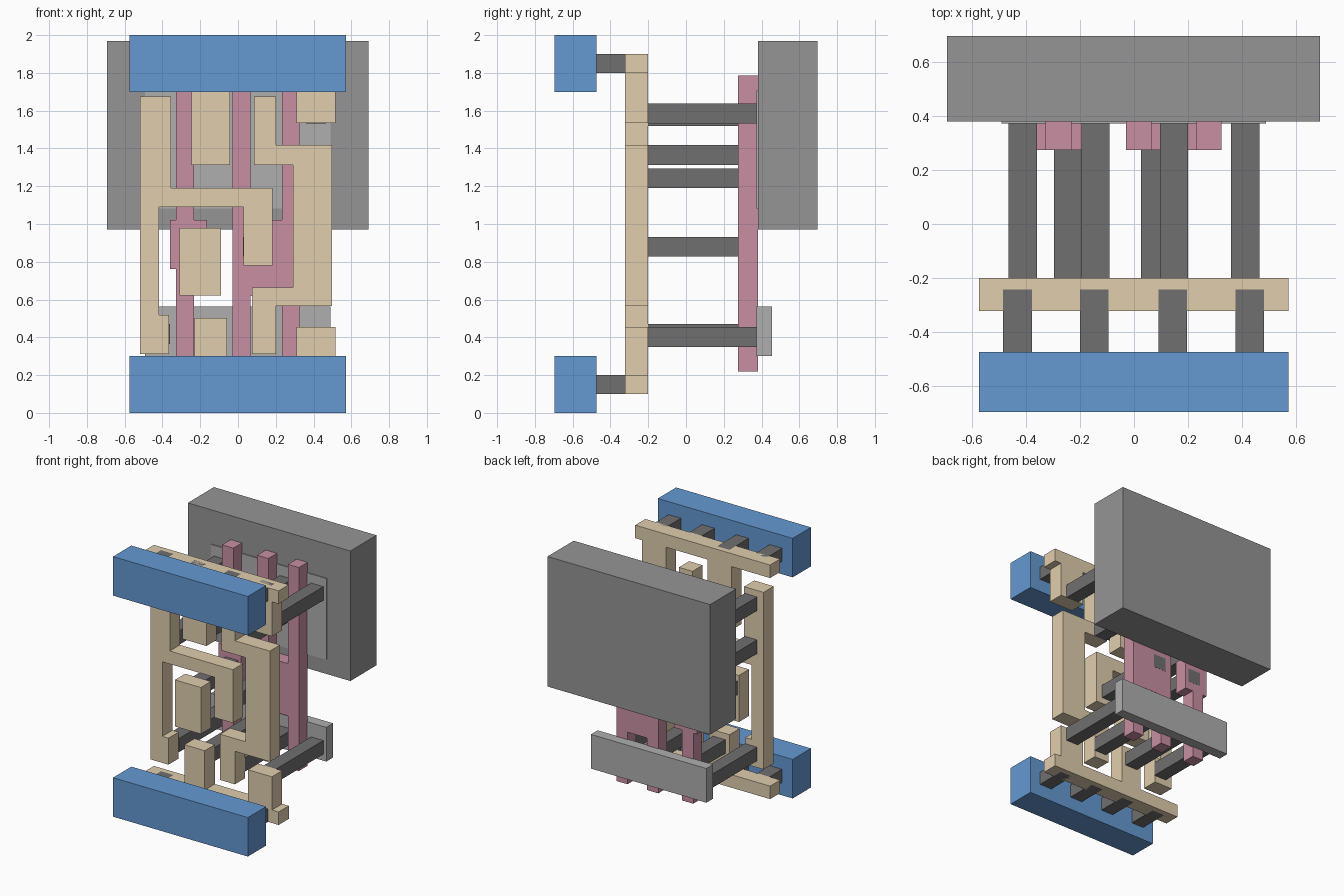
import bpy, bmesh


def material(name, rgb):
    m = bpy.data.materials.new(name)
    m.diffuse_color = (*rgb, 1)
    return m


BLUE = material("blue", (0.13, 0.32, 0.65))
TAN = material("tan", (0.75, 0.62, 0.42))
PINK = material("pink", (0.58, 0.28, 0.36))
DARK = material("dark_grey", (0.16, 0.16, 0.16))
MID = material("mid_grey", (0.30, 0.30, 0.30))
LIGHT = material("light_grey", (0.43, 0.43, 0.43))


def plate(name, pts, y0, y1, mat):
    """Extrude an x-z outline from y0 to y1."""
    bm = bmesh.new()
    face = bm.faces.new([bm.verts.new((x, y0, z)) for x, z in pts])
    ext = bmesh.ops.extrude_face_region(bm, geom=[face])["geom"]
    verts = [v for v in ext if isinstance(v, bmesh.types.BMVert)]
    bmesh.ops.translate(bm, verts=verts, vec=(0, y1 - y0, 0))
    bmesh.ops.recalc_face_normals(bm, faces=bm.faces[:])
    me = bpy.data.meshes.new(name)
    bm.to_mesh(me)
    bm.free()
    ob = bpy.data.objects.new(name, me)
    me.materials.append(mat)
    bpy.context.collection.objects.link(ob)
    return ob


def box(name, x0, x1, z0, z1, y0, y1, mat):
    return plate(name, [(x0, z0), (x1, z0), (x1, z1), (x0, z1)], y0, y1, mat)


# Front power rails and the short posts joining them to the tan layer
for side, z in (("bottom", 0.0), ("top", 1.7)):
    box(side + "_power_rail", -0.575, 0.572, z, z + 0.3, -0.697, -0.475, BLUE)
    zp = z + 0.1
    for x in (-0.485, -0.2, 0.09, 0.376):
        box(side + "_rail_post", x, x + 0.106, zp, zp + 0.1, -0.475, -0.243, DARK)

# Tan wiring layer
TY = (-0.323, -0.2)
plate("top_comb", [(-0.575, 1.9), (0.572, 1.9), (0.572, 1.8), (0.515, 1.8),
                   (0.515, 1.535), (0.31, 1.535), (0.31, 1.8), (-0.042, 1.8),
                   (-0.042, 1.312), (-0.247, 1.312), (-0.247, 1.8),
                   (-0.575, 1.8)], *TY, TAN)
plate("bottom_comb", [(-0.575, 0.1), (0.572, 0.1), (0.572, 0.2), (0.515, 0.2),
                      (0.515, 0.455), (0.31, 0.455), (0.31, 0.2), (-0.057, 0.2),
                      (-0.057, 0.503), (-0.23, 0.503), (-0.23, 0.2),
                      (-0.575, 0.2)], *TY, TAN)
plate("left_wire", [(-0.52, 1.675), (-0.354, 1.675), (-0.354, 1.19), (0.182, 1.19),
                    (0.182, 0.78), (0.028, 0.78), (0.028, 1.09), (-0.417, 1.09),
                    (-0.417, 0.517), (-0.365, 0.517), (-0.365, 0.313),
                    (-0.52, 0.313)], *TY, TAN)
plate("right_wire", [(0.085, 1.675), (0.2, 1.675), (0.2, 1.417), (0.497, 1.417),
                     (0.497, 0.567), (0.2, 0.567), (0.2, 0.313), (0.073, 0.313),
                     (0.073, 0.665), (0.29, 0.665), (0.29, 1.312),
                     (0.085, 1.312)], *TY, TAN)
box("input_pad", -0.31, -0.09, 0.622, 0.98, *TY, TAN)

# Pink gate strips
PY = (0.275, 0.38)
plate("left_gate", [(-0.328, 0.22), (-0.232, 0.22), (-0.232, 0.762), (-0.165, 0.762),
                    (-0.165, 1.022), (-0.232, 1.022), (-0.232, 1.785),
                    (-0.328, 1.785), (-0.328, 1.022), (-0.36, 1.022),
                    (-0.36, 0.762), (-0.328, 0.762)], *PY, PINK)
plate("double_gate", [(-0.03, 0.22), (0.065, 0.22), (0.065, 0.62), (0.232, 0.62),
                      (0.232, 0.22), (0.325, 0.22), (0.325, 1.785), (0.232, 1.785),
                      (0.232, 1.022), (0.065, 1.022), (0.065, 1.785),
                      (-0.03, 1.785)], *PY, PINK)

# Long contact posts: tan layer to gates, then to the diffusion plates
for x in (-0.297, 0.026):
    box("gate_post", x, x + 0.104, 0.828, 0.932, -0.2, 0.381, DARK)
for x, z in ((-0.465, 1.52), (-0.465, 1.19), (-0.195, 1.312), (0.096, 1.52),
             (0.096, 1.312), (0.36, 1.533), (-0.465, 0.365), (-0.195, 0.35),
             (0.096, 0.365), (0.36, 0.35)):
    box("contact_post", x, x + 0.105, z, z + 0.105, -0.2, 0.373, DARK)

# Diffusion plates and the large rear block
box("lower_plate", -0.492, 0.49, 0.3, 0.563, 0.373, 0.455, LIGHT)
box("upper_plate", -0.492, 0.49, 1.082, 1.707, 0.373, 0.455, LIGHT)
box("rear_block", -0.693, 0.69, 0.97, 1.97, 0.38, 0.697, MID)
